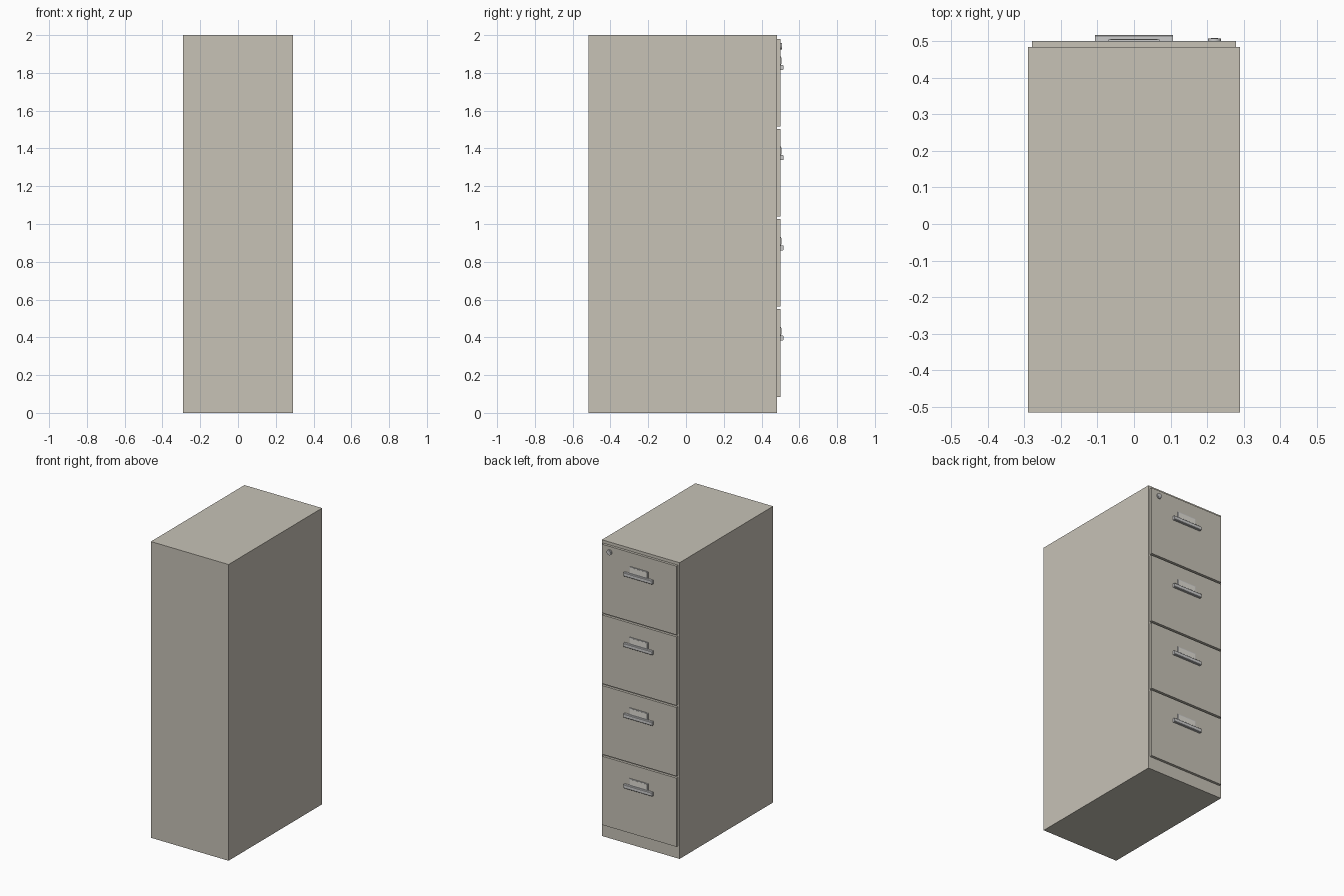
import bpy, bmesh, math

if "Cube" in bpy.data.objects:
    bpy.data.objects.remove(bpy.data.objects["Cube"])


def material(name, rgb):
    m = bpy.data.materials.new(name)
    m.diffuse_color = (*rgb, 1)
    m.use_nodes = True
    m.node_tree.nodes["Principled BSDF"].inputs["Base Color"].default_value = m.diffuse_color
    return m


PAINT = material("beige_paint", (0.57, 0.54, 0.47))
STEEL = material("steel", (0.62, 0.63, 0.65))
CARD = material("card", (0.74, 0.72, 0.66))


def finish(name, bm, mat):
    bmesh.ops.recalc_face_normals(bm, faces=bm.faces)
    me = bpy.data.meshes.new(name)
    bm.to_mesh(me)
    bm.free()
    me.materials.append(mat)
    ob = bpy.data.objects.new(name, me)
    bpy.context.collection.objects.link(ob)
    return ob


def box(name, lo, hi, mat):
    bm = bmesh.new()
    bmesh.ops.create_cube(bm, size=1)
    for v in bm.verts:
        v.co = [(a + b) / 2 + c * (b - a) for a, b, c in zip(lo, hi, v.co)]
    return finish(name, bm, mat)


def bar(name, half, profile, mat):
    """Extrude a (y, z) profile along x."""
    bm = bmesh.new()
    f = bm.faces.new([bm.verts.new((-half, y, z)) for y, z in profile])
    r = bmesh.ops.extrude_face_region(bm, geom=[f])
    for v in r["geom"]:
        if isinstance(v, bmesh.types.BMVert):
            v.co.x = half
    return finish(name, bm, mat)


def disc(name, x, y0, y1, z, r, mat):
    bm = bmesh.new()
    bmesh.ops.create_cone(bm, cap_ends=True, segments=20, radius1=r, radius2=r, depth=y1 - y0)
    ob = finish(name, bm, mat)
    ob.rotation_euler.x = math.pi / 2
    ob.location = (x, (y0 + y1) / 2, z)
    bpy.context.view_layer.objects.active = ob
    ob.select_set(True)
    bpy.ops.object.shade_smooth_by_angle()
    ob.select_set(False)


# cabinet body
FRONT, FACE = 0.483, 0.50
box("cabinet_body", (-0.29, -0.515, 0), (0.29, FRONT, 2), PAINT)

# four drawers, each with a pull and a label holder
for i in range(4):
    top = 1.98 - i * 0.477
    box(f"drawer_{i}", (-0.278, FRONT - 0.002, top - 0.464), (0.278, FACE, top), PAINT)
    h = top - 0.139
    bar(f"handle_{i}", 0.107,
        [(FACE - 0.001, h), (0.513, h), (0.516, h - 0.003),
         (0.516, h - 0.023), (0.513, h - 0.026), (FACE - 0.001, h - 0.026)], STEEL)
    box(f"label_holder_{i}", (-0.07, FACE - 0.001, h), (0.07, 0.504, h + 0.045), STEEL)
    box(f"label_card_{i}", (-0.064, FACE, h + 0.005), (0.064, 0.505, h + 0.04), CARD)

# lock on the top drawer
disc("lock_barrel", 0.22, FACE - 0.001, 0.507, 1.941, 0.018, STEEL)
disc("lock_core", 0.22, FACE, 0.508, 1.941, 0.010, STEEL)
